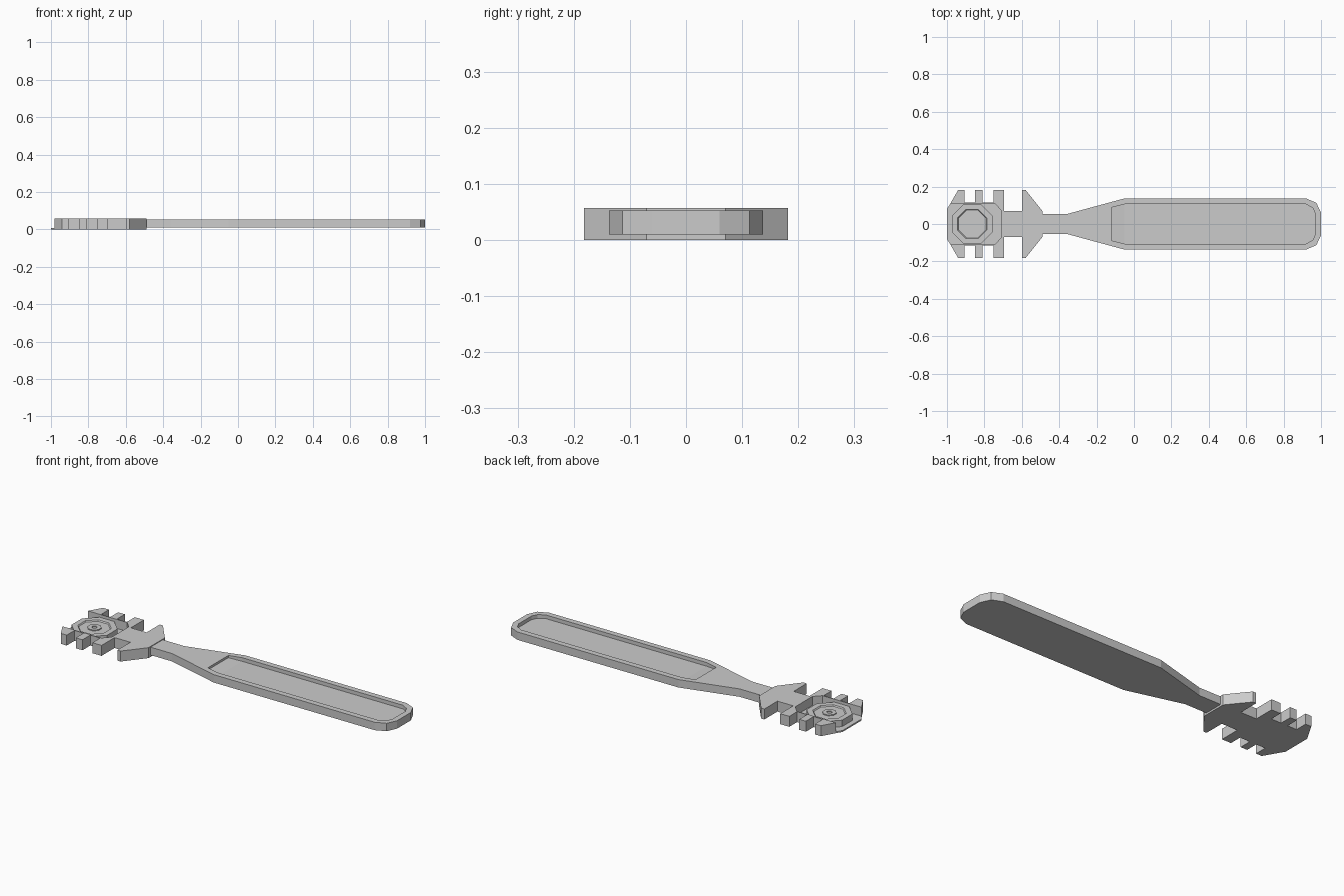
import bpy, bmesh, math

cube = bpy.data.objects.get("Cube")
if cube:
    bpy.data.objects.remove(cube, do_unlink=True)

grey = bpy.data.materials.new("plain grey")
grey.use_nodes = True
grey.diffuse_color = (0.6, 0.6, 0.6, 1)
grey.node_tree.nodes["Principled BSDF"].inputs["Base Color"].default_value = (0.6, 0.6, 0.6, 1)


def finish(bm, name):
    bmesh.ops.recalc_face_normals(bm, faces=bm.faces)
    mesh = bpy.data.meshes.new(name)
    bm.to_mesh(mesh)
    bm.free()
    mesh.materials.append(grey)
    obj = bpy.data.objects.new(name, mesh)
    bpy.context.collection.objects.link(obj)
    return obj


def prism(name, half, low, high, ramp=None):
    """Extrude a half outline mirrored across y; ramp=(x, z) lifts the floor before x."""
    outline = half + [(x, -y) for x, y in reversed(half)]
    bm = bmesh.new()
    base = bm.faces.new([bm.verts.new((x, y, low)) for x, y in outline])
    floor = list(base.verts)
    top = bmesh.ops.extrude_face_region(bm, geom=[base], use_keep_orig=True)["geom"]
    for v in top:
        if isinstance(v, bmesh.types.BMVert):
            v.co.z = high
    if ramp:
        fold = [v for v in floor if abs(v.co.x - ramp[0]) < 0.001]
        bmesh.ops.connect_verts(bm, verts=fold)
        for v in floor:
            if v.co.x < ramp[0] - 0.001:
                v.co.z = ramp[1]
    return finish(bm, name)


def carve(obj, cutter):
    cutter.hide_render = True
    mod = obj.modifiers.new("recess", "BOOLEAN")
    mod.object = cutter
    mod.solver = "EXACT"
    bpy.context.view_layer.objects.active = obj
    bpy.ops.object.modifier_apply(modifier=mod.name)
    bpy.data.objects.remove(cutter, do_unlink=True)


def lathe(name, profile, x, sides):
    """Revolve (radius, height) pairs about an upright axis."""
    bm = bmesh.new()
    rings = []
    for r, z in profile:
        angles = [(i + 0.5) * math.tau / sides for i in range(sides)]
        rings.append([bm.verts.new((x + r * math.cos(a), r * math.sin(a), z)) for a in angles])
    for a, b in zip(rings, rings[1:]):
        for i in range(sides):
            j = (i + 1) % sides
            bm.faces.new((a[i], a[j], b[j], b[i]))
    bm.faces.new(rings[0])
    bm.faces.new(rings[-1])
    return finish(bm, name)


# Handle with a shallow grip recess
handle = prism("handle", [(-0.5, 0.053), (-0.36, 0.053), (-0.05, 0.137), (0.92, 0.137),
                          (0.975, 0.113), (1.0, 0.06)], 0.01, 0.053)
carve(handle, prism("grip_cutter", [(-0.12, 0.088), (-0.05, 0.106), (0.92, 0.106),
                                    (0.955, 0.086), (0.97, 0.055)], 0.033, 0.1, (-0.05, 0.041)))

# Toothed head with a pocket open at the tip
TIP, ROOT = 0.182, 0.115
head_half = [(-1.0, 0.08), (-0.98, 0.113), (-0.94, TIP), (-0.905, TIP)]
for start, end in [(-0.905, -0.85), (-0.81, -0.75)]:
    head_half += [(start, ROOT), (end, ROOT), (end, TIP)]
    head_half.append((end + (0.04 if end < -0.8 else 0.055), TIP))
head_half += [(-0.695, 0.07), (-0.6, 0.07), (-0.6, TIP), (-0.58, TIP), (-0.49, 0.07)]
head = prism("toothed_head", head_half, 0, 0.057)
carve(head, prism("pocket_cutter", [(-1.1, 0.11), (-0.745, 0.11), (-0.71, 0.073)], 0.008, 0.1))

# Eight-sided wheel in the pocket, with a dished face and a hub
lathe("wheel", [(0.116, 0.006), (0.116, 0.043), (0.085, 0.043), (0.08, 0.037),
                (0.036, 0.037), (0.036, 0.042), (0.014, 0.042), (0.014, 0.036)], -0.865, 8)
